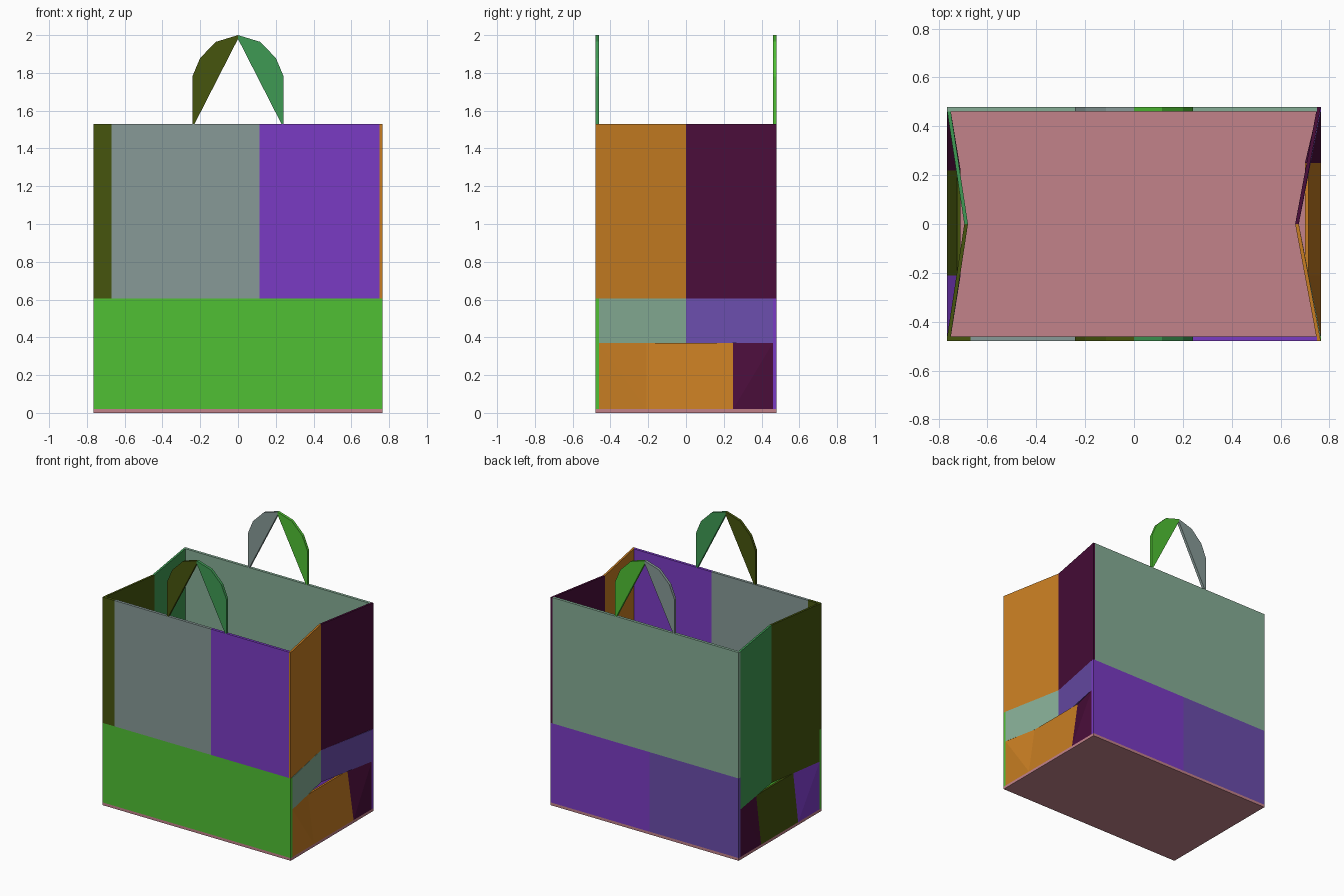
import bpy
import bmesh
from mathutils import Vector

if "Cube" in bpy.data.objects:
    bpy.data.objects.remove(bpy.data.objects["Cube"])


def linear(c):
    c /= 255
    return c / 12.92 if c <= 0.04045 else ((c + 0.055) / 1.055) ** 2.4


def material(name, *rgb):
    m = bpy.data.materials.new(name)
    m.diffuse_color = (*[linear(c) for c in rgb], 1)
    m.use_nodes = True
    m.node_tree.nodes["Principled BSDF"].inputs["Base Color"].default_value = m.diffuse_color
    return m


olive = material("olive", 70, 85, 13)
gray = material("gray", 135, 154, 151)
purple = material("purple", 122, 59, 196)
green = material("green", 80, 192, 52)
orange = material("orange", 199, 125, 34)
maroon = material("maroon", 74, 13, 58)
mint = material("mint", 134, 174, 150)
violet = material("violet", 107, 77, 172)
teal = material("teal green", 63, 154, 84)
pink = material("pink", 194, 130, 138)


def panel(name, points, depth, mat):
    """Flat panel: an outline of 3D points thickened along a depth vector."""
    bm = bmesh.new()
    outer = [bm.verts.new(p) for p in points]
    inner = [bm.verts.new(Vector(p) + Vector(depth)) for p in points]
    bm.faces.new(outer)
    bm.faces.new(inner[::-1])
    n = len(points)
    for i in range(n):
        j = (i + 1) % n
        bm.faces.new((outer[j], outer[i], inner[i], inner[j]))
    bmesh.ops.recalc_face_normals(bm, faces=bm.faces)
    me = bpy.data.meshes.new(name)
    bm.to_mesh(me)
    bm.free()
    me.materials.append(mat)
    ob = bpy.data.objects.new(name, me)
    bpy.context.collection.objects.link(ob)


W, D, T = 0.765, 0.48, 0.02             # half width, half depth, card thickness
BASE, LOW, MID, TOP = 0.02, 0.37, 0.605, 1.53


def wall(name, side, x0, x1, z0, z1, mat):
    y = side * D
    panel(name, [(x0, y, z0), (x1, y, z0), (x1, y, z1), (x0, y, z1)],
          (0, -side * T, 0), mat)


# Floor
panel("floor", [(-W, -D, 0), (W, -D, 0), (W, D, 0), (-W, D, 0)], (0, 0, BASE), pink)

# Front and back walls
wall("front_lower", -1, -W, W, BASE, MID, green)
wall("front_upper_edge", -1, -W, -0.67, MID, TOP, olive)
wall("front_upper_middle", -1, -0.67, 0.115, MID, TOP, gray)
wall("front_upper_right", -1, 0.115, 0.75, MID, TOP, purple)
wall("back_lower_right", 1, -0.04, W, BASE, MID, purple)
wall("back_lower_left", 1, -W, -0.04, BASE, MID, violet)
wall("back_upper", 1, -W, 0.75, MID, TOP, mint)


def gusset(name, s, y_end, fold_x, z0, z1, mat):
    """Half of a side gusset, running from a corner in to the centre fold."""
    a, b = (s * W, y_end), (s * fold_x, 0)
    panel(name, [(*a, z0), (*b, z0), (*b, z1), (*a, z1)], (-s * 0.015, 0, 0), mat)


# Inward-folded sides
gusset("right_upper_front", 1, -D, 0.675, MID, TOP, orange)
gusset("right_upper_back", 1, D, 0.675, MID, TOP, maroon)
gusset("right_fold_front", 1, -D + T, 0.675, LOW, MID, mint)
gusset("right_fold_back", 1, D - T, 0.675, LOW, MID, violet)
gusset("left_upper_front", -1, -D + T, 0.695, LOW, TOP, olive)
gusset("left_upper_back", -1, D - T, 0.695, LOW, TOP, teal)


def lower_side(label, s, yf, yb, top_x, front, middle, back):
    """Leaning centre plate with a triangular-section flap at each corner."""
    x, xt, e = s * W, s * top_x, D - T
    depth = (-s * 0.015, 0, 0)
    panel(label + "_lower_plate",
          [(x, yf, BASE), (x, yb, BASE), (xt, yb, LOW), (xt, yf, LOW)], depth, middle)
    for part, y, end, mat in (("front", yf, -e, front), ("back", yb, e, back)):
        # two triangles so that the twisted flap stays flat-faced
        panel(f"{label}_lower_{part}_outer",
              [(x, end, BASE), (x, y, BASE), (x, end, LOW)], depth, mat)
        panel(f"{label}_lower_{part}_inner",
              [(x, y, BASE), (xt, y, LOW), (x, end, LOW)], depth, mat)


lower_side("right", 1, -0.21, 0.25, 0.715, orange, orange, maroon)
lower_side("left", -1, -0.21, 0.22, 0.725, purple, olive, maroon)

# Handles: two crescent halves meeting at the peak
CRESCENT = [(0.23, 1.53), (0.242, 1.53), (0.242, 1.78), (0.20, 1.88),
            (0.115, 1.965), (0, 2.0), (0, 1.98)]
for label, side, left, right in (("front", -1, olive, teal), ("back", 1, gray, green)):
    for part, s, mat in (("left", -1, left), ("right", 1, right)):
        panel(f"{label}_handle_{part}", [(s * x, side * D, z) for x, z in CRESCENT],
              (0, -side * T, 0), mat)
